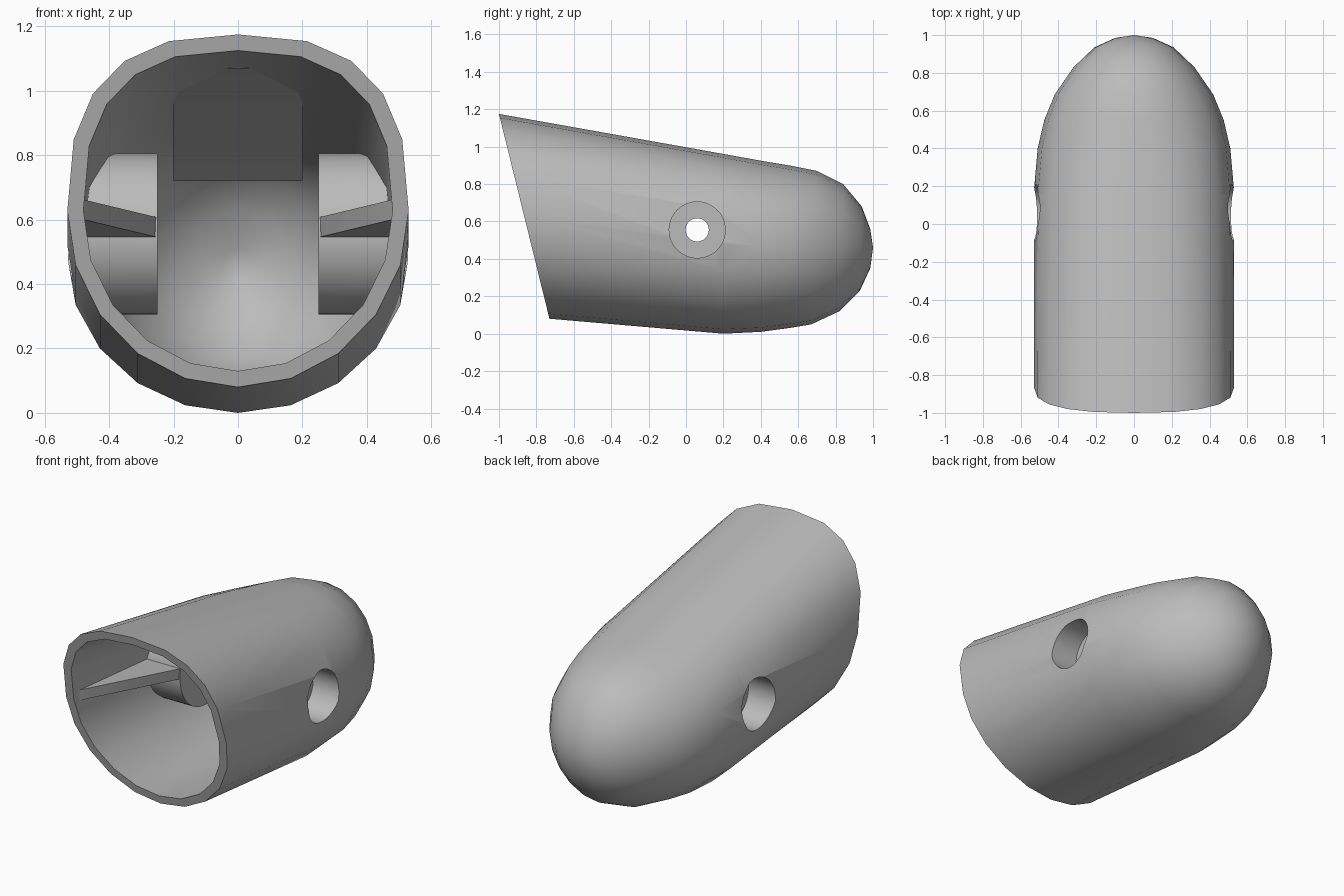
import bpy, bmesh, math
from mathutils import Matrix, Vector

cube = bpy.data.objects.get("Cube")
if cube:
    bpy.data.objects.remove(cube, do_unlink=True)

grey = bpy.data.materials.new("plain grey")
grey.use_nodes = True
grey.diffuse_color = (0.5, 0.5, 0.5, 1)
grey.node_tree.nodes["Principled BSDF"].inputs["Base Color"].default_value = (0.5, 0.5, 0.5, 1)

SIDES = 20
WALL = 0.05
# Sections: bottom y, bottom z, top y, top z, half width, squareness of upper half, inward y shift
SECTIONS = [
    (-0.73, 0.08, -1.0, 1.175, 0.53, 2.6, 0),
    (0.2, 0.0, 0.15, 0.97, 0.53, 2.4, 0),
    (0.4, 0.01, 0.4, 0.925, 0.51, 2.2, 0),
    (0.55, 0.03, 0.55, 0.9, 0.475, 2.1, 0.2),
    (0.67, 0.05, 0.7, 0.87, 0.42, 2, 0.4),
    (0.82, 0.12, 0.84, 0.8, 0.32, 2, 0.7),
    (0.93, 0.23, 0.94, 0.68, 0.21, 2, 0.9),
    (0.985, 0.35, 0.985, 0.56, 0.1, 2, 1),
]
TIP = Vector((0, 1.0, 0.46))


def loft(bm, inset):
    """Skin the sections, shrunk by inset, and close the tip; return the rings."""
    rings = []
    for yb, zb, yt, zt, w, square, shift in SECTIONS:
        k = inset / (zt - zb)
        ring = []
        for i in range(SIDES):
            a = 2 * math.pi * i / SIDES
            c, s = math.cos(a), math.sin(a)
            e = 2 / square if s > 0 else 1
            x = math.copysign(abs(c) ** e, c) * (w - inset)
            h = 0.5 + math.copysign(abs(s) ** e, s) * (0.5 - k)
            ring.append(bm.verts.new((x, yb + h * (yt - yb) - shift * inset,
                                      zb + h * (zt - zb))))
        rings.append(ring)
    for a, b in zip(rings, rings[1:]):
        bridge(bm, a, b)
    tip = bm.verts.new(TIP - Vector((0, inset, 0)))
    for i in range(SIDES):
        bm.faces.new((rings[-1][i], rings[-1][(i + 1) % SIDES], tip))
    return rings


def bridge(bm, a, b):
    for i in range(SIDES):
        j = (i + 1) % SIDES
        bm.faces.new((a[i], a[j], b[j], b[i]))


def finish(bm, name):
    bmesh.ops.recalc_face_normals(bm, faces=bm.faces)
    mesh = bpy.data.meshes.new(name)
    bm.to_mesh(mesh)
    bm.free()
    mesh.materials.append(grey)
    obj = bpy.data.objects.new(name, mesh)
    bpy.context.collection.objects.link(obj)
    return obj


def prism(name, points, offset):
    bm = bmesh.new()
    face = bm.faces.new([bm.verts.new(p) for p in points])
    new = bmesh.ops.extrude_face_region(bm, geom=[face], use_keep_orig=True)["geom"]
    verts = [v for v in new if isinstance(v, bmesh.types.BMVert)]
    bmesh.ops.translate(bm, vec=offset, verts=verts)
    return finish(bm, name)


def cylinder(name, x0, x1, radius, segments=48):
    """Round bar along x, centred on the pivot."""
    bm = bmesh.new()
    place = Matrix.Translation(((x0 + x1) / 2, 0.06, 0.555)) @ Matrix.Rotation(math.pi / 2, 4, "Y")
    bmesh.ops.create_cone(bm, cap_ends=True, segments=segments, radius1=radius,
                          radius2=radius, depth=abs(x1 - x0), matrix=place)
    return finish(bm, name)


def boolean(obj, cutter, operation):
    mod = obj.modifiers.new("cut", "BOOLEAN")
    mod.operation, mod.object, mod.solver = operation, cutter, "EXACT"
    bpy.context.view_layer.objects.active = obj
    bpy.ops.object.modifier_apply(modifier=mod.name)


# Hollow shell with a flat slanted rim
bm = bmesh.new()
outer, inner = loft(bm, 0), loft(bm, WALL)
bridge(bm, outer[0], inner[0])
shell = finish(bm, "shell")

# Solid that trims the inner parts inside the wall thickness
bm = bmesh.new()
bm.faces.new(loft(bm, WALL / 2)[0])
trim = finish(bm, "trim_helper")
helpers = [trim]
parts = [shell]

# Pivot bosses with side recesses, bored through, and tapered gussets
bore = cylinder("bore_helper", -1, 1, 0.062)
helpers.append(bore)
for side, s in (("left", 1), ("right", -1)):
    recess = cylinder("recess_helper", 0.35 * s, s, 0.15)
    helpers.append(recess)
    boolean(shell, recess, "DIFFERENCE")
    boss = cylinder(side + "_boss", 0.25 * s, 0.7 * s, 0.25)
    boolean(boss, trim, "INTERSECT")
    boolean(boss, recess, "DIFFERENCE")
    boolean(boss, bore, "DIFFERENCE")
    plan = [(0.25, -0.17), (0.48, -0.82), (0.6, -0.82), (0.6, -0.12), (0.25, -0.12)]
    gusset = prism(side + "_gusset",
                   [(x * s, y, 0.545 - (y + 0.17) * 0.085) for x, y in plan], (0, 0, 0.062))
    boolean(gusset, trim, "INTERSECT")
    parts += [boss, gusset]

# Ramped pad under the roof
profile = [(-0.7, 1.07), (0.42, 0.82), (0.6, 0.72), (0.6, 1.1), (-0.7, 1.3)]
pad = prism("roof_pad", [(-0.2, y, z) for y, z in profile], (0.4, 0, 0))
boolean(pad, trim, "INTERSECT")
parts.append(pad)

for helper in helpers:
    bpy.data.objects.remove(helper, do_unlink=True)

# Smooth shading with sharp rims
bpy.ops.object.select_all(action="DESELECT")
for part in parts:
    part.select_set(True)
bpy.context.view_layer.objects.active = shell
bpy.ops.object.shade_smooth_by_angle(angle=math.radians(40))
